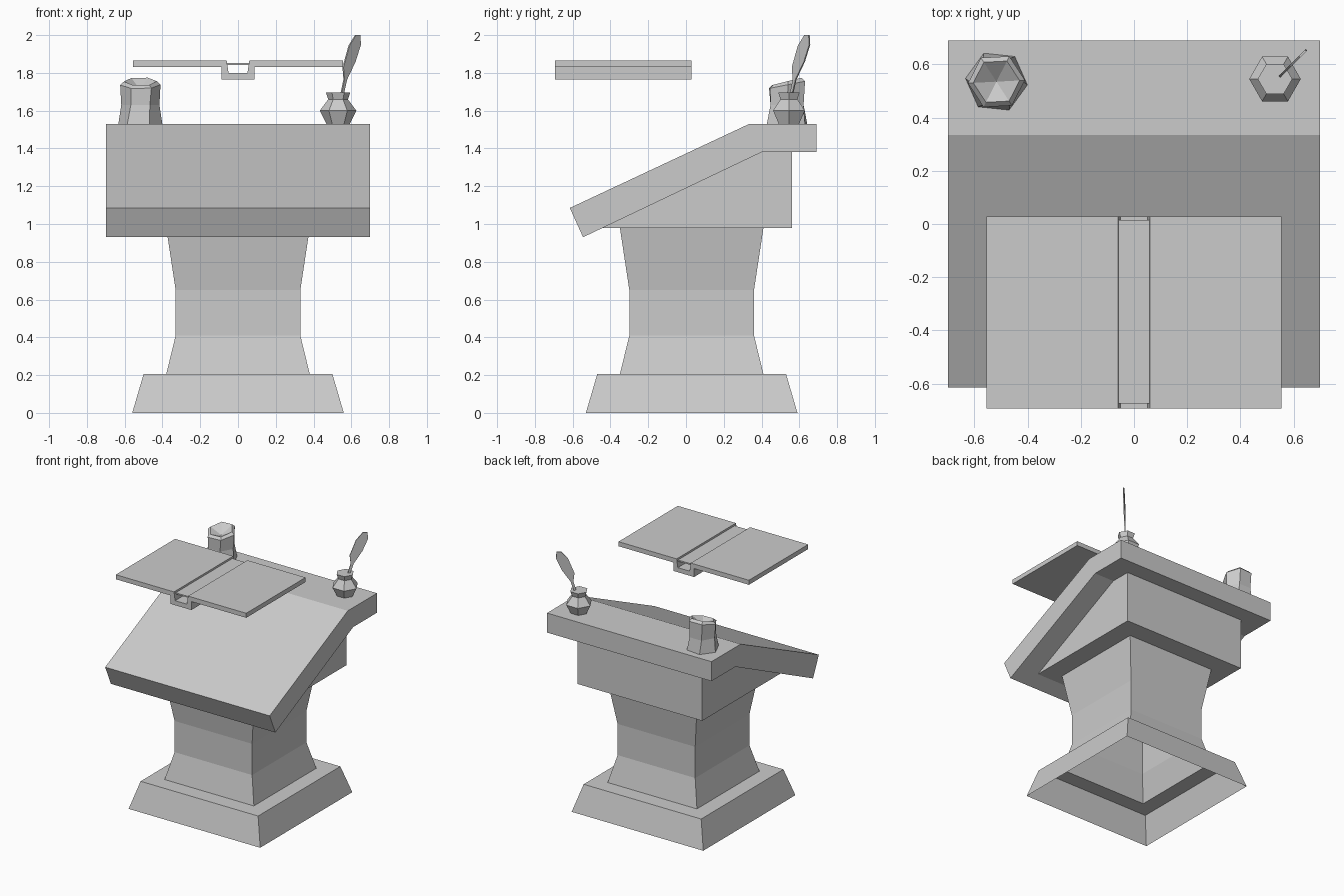
import bpy, bmesh, math
from mathutils import Matrix

if "Cube" in bpy.data.objects:
    bpy.data.objects.remove(bpy.data.objects["Cube"])


def finish(name, bm):
    bmesh.ops.recalc_face_normals(bm, faces=bm.faces[:])
    me = bpy.data.meshes.new(name)
    bm.to_mesh(me)
    bm.free()
    ob = bpy.data.objects.new(name, me)
    bpy.context.collection.objects.link(ob)
    return ob


def loft(name, rings, cap_start=False, cap_end=False, tip=None):
    """Join equal-sized rings of points, with optional caps or a closing tip."""
    bm = bmesh.new()
    vs = [[bm.verts.new(p) for p in r] for r in rings]
    n = len(vs[0])
    for a, b in zip(vs, vs[1:]):
        for i in range(n):
            j = (i + 1) % n
            bm.faces.new((a[i], a[j], b[j], b[i]))
    if cap_start:
        bm.faces.new(vs[0][::-1])
    if cap_end:
        bm.faces.new(vs[-1])
    if tip:
        t = bm.verts.new(tip)
        for i in range(n):
            bm.faces.new((vs[-1][i], vs[-1][(i + 1) % n], t))
    return finish(name, bm)


def prism(name, profile, place, lo, hi):
    """Extrude a 2D profile; place(u, v, d) maps it into space."""
    return loft(name, [[place(u, v, d) for u, v in profile] for d in (lo, hi)], True, True)


def side(u, v, d):
    return (d, u, v)


def front(u, v, d):
    return (u, d, v)


def square(h, z):
    return [(x * h, 0.03 + y * h, z) for x, y in ((-1, -1), (1, -1), (1, 1), (-1, 1))]


def hexagon(cx, cy, r, z, turn=0.0, slope=0.0):
    pts = []
    for i in range(6):
        a = math.radians(60 * i + turn)
        dy = r * math.sin(a)
        pts.append((cx + r * math.cos(a), cy + dy, z + slope * dy))
    return pts


# Hollow stepped foot and waisted column, open underneath
loft("pedestal", [square(h, z) for h, z in (
    (0.56, 0), (0.50, 0.205), (0.38, 0.205), (0.33, 0.41), (0.33, 0.65), (0.38, 0.98))])

# Wedge-shaped box under the desk top
prism("desk_box", [(-0.44, 0.98), (0.56, 0.98), (0.56, 1.38), (0.40, 1.38)], side, -0.53, 0.53)

# Bent desk board
prism("desk_top", [(-0.615, 1.085), (0.335, 1.53), (0.69, 1.53), (0.69, 1.38),
                   (0.40, 1.38), (-0.545, 0.93)], side, -0.70, 0.70)

# Open book cover with a channel-shaped spine, mirrored half profile
half = [(0.05, 1.80), (0.06, 1.865), (0.555, 1.865), (0.555, 1.83), (0.088, 1.83), (0.088, 1.765)]
prism("open_book", half + [(-x, z) for x, z in reversed(half)], front, -0.693, 0.028)
prism("book_gutter", [(-0.06, 1.842), (0.06, 1.842), (0.06, 1.852), (-0.06, 1.852)],
      front, -0.675, 0.015)

# Candle stub with a slanted, hollowed top
cx, cy = -0.517, 0.535
loft("candle", [hexagon(cx, cy, 0.117, 1.53, -6), hexagon(cx, cy, 0.101, 1.63, 0),
                hexagon(cx, cy, 0.107, 1.737, 3, 0.2), hexagon(cx, cy, 0.087, 1.755, 3, 0.25)],
     cap_start=True, tip=(cx, cy, 1.71))

# Ink pot
loft("ink_pot", [hexagon(0.53, 0.545, r, z) for r, z in (
    (0.062, 1.53), (0.097, 1.60), (0.052, 1.66), (0.065, 1.697))], True, True)

# Quill standing diagonally in the pot
quill = [(0.543, 1.68), (0.556, 1.68), (0.575, 1.765), (0.62, 1.86), (0.648, 1.95),
         (0.645, 2.0), (0.622, 2.0), (0.588, 1.945), (0.556, 1.83), (0.561, 1.765)]
prism("quill", quill, lambda u, v, d: (u + d, u + 0.007 - d, v), -0.003, 0.003)
